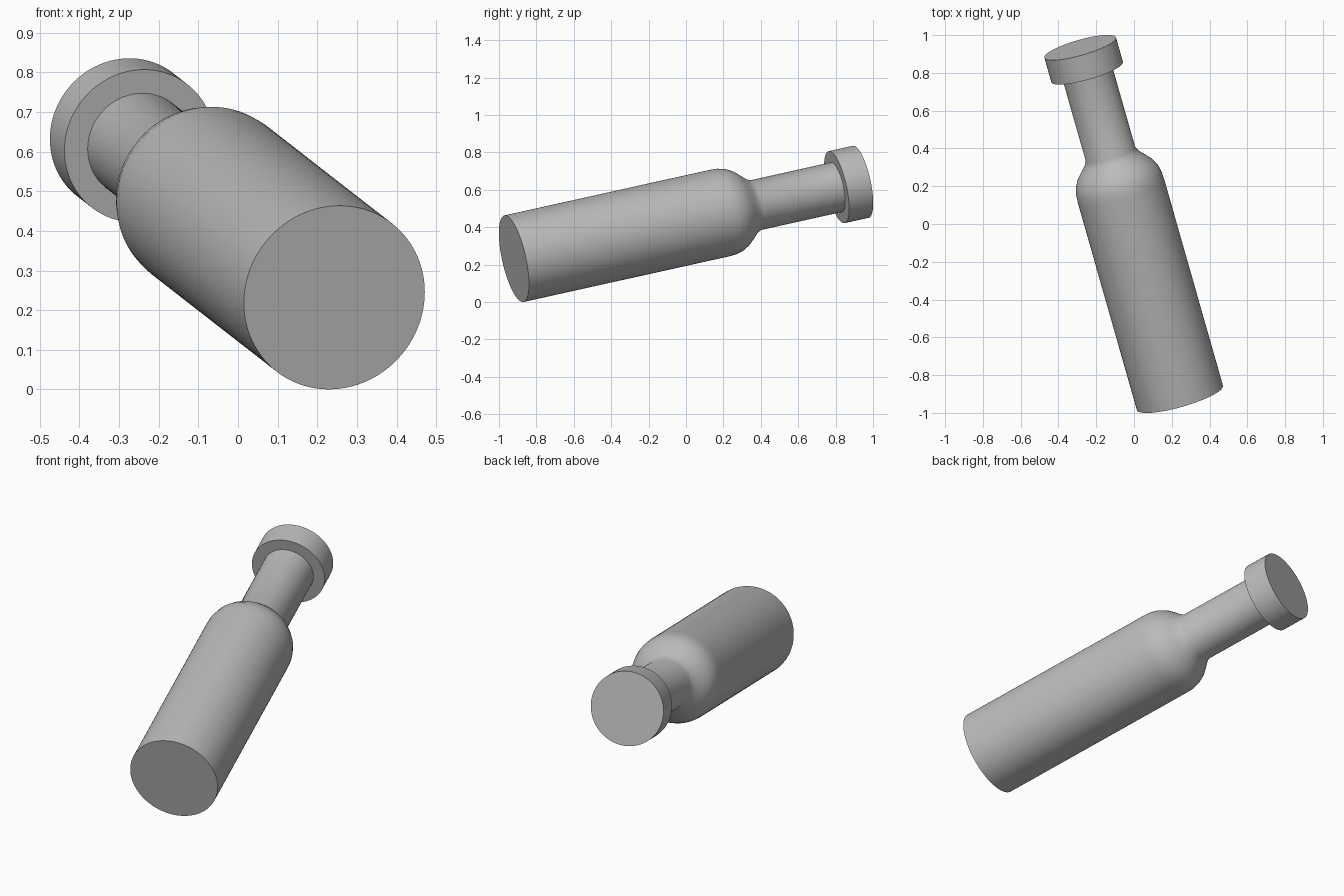
import bpy, bmesh, math
from mathutils import Vector

cube = bpy.data.objects.get("Cube")
if cube:
    bpy.data.objects.remove(cube, do_unlink=True)

# Leaning axis of the bottle, from the base centre to the cap centre
BASE = Vector((0.243, -0.92, 0.232))
TIP = Vector((-0.285, 0.934, 0.643))
LENGTH = (TIP - BASE).length
CAP_START = LENGTH - 0.137
SEGMENTS = 96

grey = bpy.data.materials.new("plain_grey")
grey.use_nodes = True
colour = (0.5, 0.5, 0.5, 1)
grey.diffuse_color = colour
grey.node_tree.nodes["Principled BSDF"].inputs["Base Color"].default_value = colour


def lathe(name, profile):
    """Turn (radius, height) points round the bottle axis, with closed ends."""
    bm = bmesh.new()
    rings = []
    for r, h in profile:
        angles = [2 * math.pi * i / SEGMENTS for i in range(SEGMENTS)]
        rings.append([bm.verts.new((r * math.cos(a), r * math.sin(a), h)) for a in angles])
    for low, high in zip(rings, rings[1:]):
        for i in range(SEGMENTS):
            j = (i + 1) % SEGMENTS
            bm.faces.new((low[i], low[j], high[j], high[i]))
    bm.faces.new(rings[0][::-1])
    bm.faces.new(rings[-1])
    mesh = bpy.data.meshes.new(name)
    bm.to_mesh(mesh)
    bm.free()
    mesh.materials.append(grey)
    obj = bpy.data.objects.new(name, mesh)
    bpy.context.collection.objects.link(obj)
    obj.location = BASE
    obj.rotation_euler = (TIP - BASE).to_track_quat('Z', 'Y').to_euler()
    bpy.ops.object.select_all(action='DESELECT')
    obj.select_set(True)
    bpy.context.view_layer.objects.active = obj
    bpy.ops.object.shade_smooth_by_angle(angle=math.radians(40))
    return obj


# Body, rounded shoulder and neck
shoulder = [(0.237, 1.165), (0.235, 1.205), (0.226, 1.243), (0.208, 1.278),
            (0.183, 1.308), (0.162, 1.33), (0.146, 1.35), (0.136, 1.372)]
lathe("bottle_body", [(0.237, 0)] + shoulder + [(0.136, CAP_START + 0.02)])

# Wide flat cap
lathe("bottle_cap", [(0.197, CAP_START), (0.197, LENGTH)])
